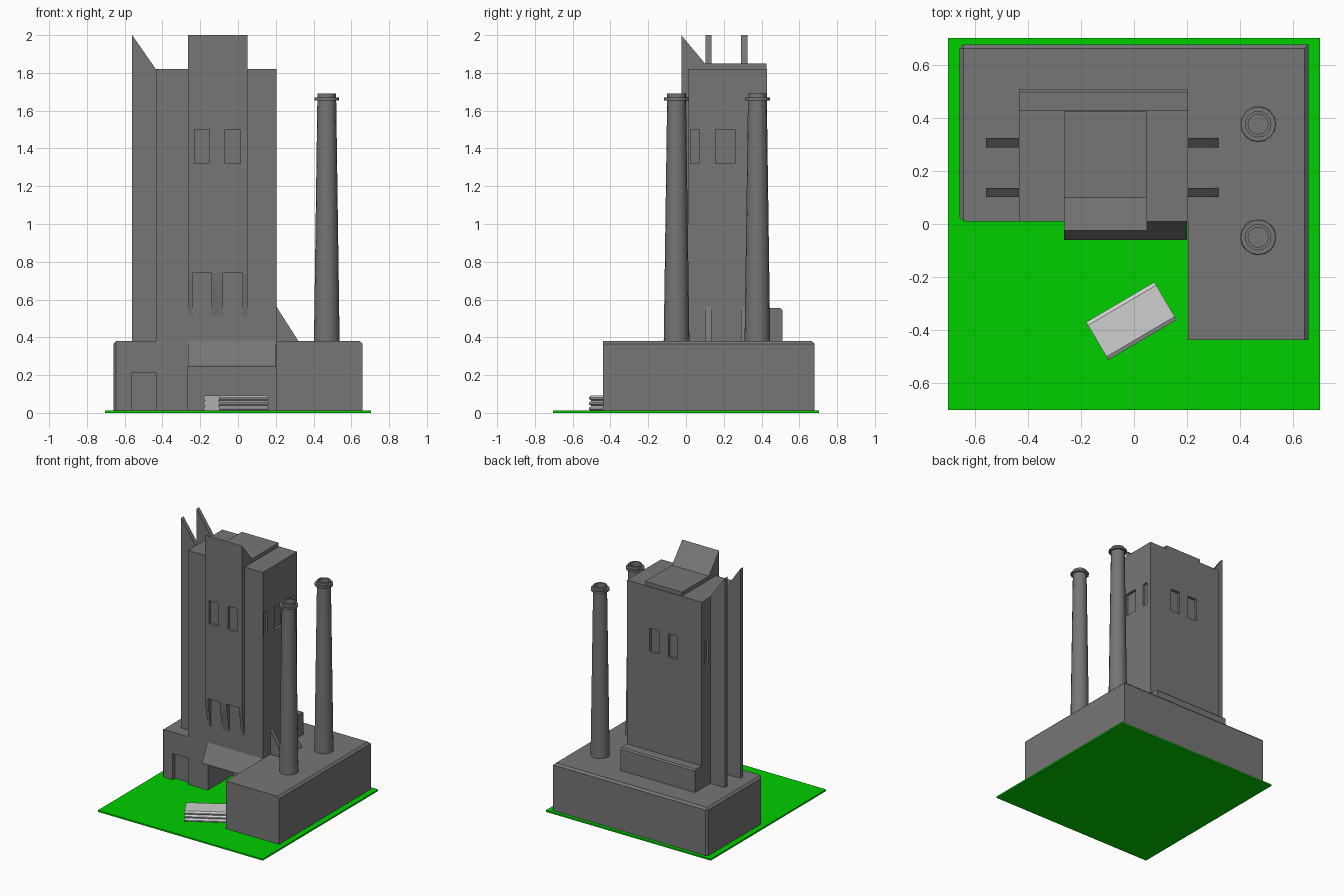
import bpy, bmesh, math
from mathutils import Matrix

cube = bpy.data.objects.get("Cube")
if cube:
    bpy.data.objects.remove(cube)


def material(name, color):
    m = bpy.data.materials.new(name)
    m.use_nodes = True
    m.diffuse_color = (*color, 1)
    bsdf = next(n for n in m.node_tree.nodes if n.type == 'BSDF_PRINCIPLED')
    bsdf.inputs["Base Color"].default_value = (*color, 1)
    return m


grey = material("concrete grey", (0.18, 0.18, 0.18))
green = material("grass green", (0.0, 0.62, 0.0))
pale = material("pale grey", (0.62, 0.62, 0.62))


def finish(name, bm, mat):
    bmesh.ops.recalc_face_normals(bm, faces=bm.faces)
    me = bpy.data.meshes.new(name)
    bm.to_mesh(me)
    bm.free()
    ob = bpy.data.objects.new(name, me)
    bpy.context.collection.objects.link(ob)
    me.materials.append(mat)
    return ob


def prism(name, pts, axis, lo, hi, mat=grey, bevel=None, width=0.015):
    """Extrude a 2D outline along an axis; bevel picks edges to chamfer."""
    place = {'x': lambda a, b, h: (h, a, b),
             'y': lambda a, b, h: (a, h, b),
             'z': lambda a, b, h: (a, b, h)}[axis]
    bm = bmesh.new()
    low = [bm.verts.new(place(a, b, lo)) for a, b in pts]
    high = [bm.verts.new(place(a, b, hi)) for a, b in pts]
    bm.faces.new(low)
    bm.faces.new(high)
    for i in range(len(pts)):
        j = (i + 1) % len(pts)
        bm.faces.new((low[i], low[j], high[j], high[i]))
    if bevel:
        edges = [e for e in bm.edges if bevel(*[v.co for v in e.verts])]
        bmesh.ops.bevel(bm, geom=edges, offset=width, segments=1, affect='EDGES')
    return finish(name, bm, mat)


def box(name, x0, x1, y0, y1, z0, z1, mat=grey, **kw):
    return prism(name, [(x0, y0), (x1, y0), (x1, y1), (x0, y1)], 'z', z0, z1, mat, **kw)


def cut(ob, *bounds):
    cutter = box("cutter", *bounds)
    cutter.hide_render = True
    cutter.hide_viewport = True
    cutter.hide_set(True)
    mod = ob.modifiers.new("recess", 'BOOLEAN')
    mod.operation = 'DIFFERENCE'
    mod.solver = 'EXACT'
    mod.object = cutter


# ground plate
G, TOP = 0.705, 0.38
box("ground", -G, G, -G, G, 0, 0.012, green)

# L-shaped base hall with an entrance alcove
L, R, FRONT, BACK = -0.66, 0.66, 0.01, 0.68
AL, AR, AB = -0.265, 0.205, 0.31


def outer_edge(a, b):
    if max(a.z, b.z) < TOP - 0.01:
        return False
    upright = abs(a.z - b.z) > 0.1
    if upright:
        return a.x < L + 0.01
    return any(abs(a[i] - v) < 0.001 and abs(b[i] - v) < 0.001
               for i, v in ((0, L), (0, R), (1, BACK)))


hall = prism("base_hall", [(L, FRONT), (AL, FRONT), (AL, AB), (AR, AB), (AR, -0.44),
                           (R, -0.44), (R, BACK), (L, BACK)], 'z', 0.004, TOP,
             bevel=outer_edge)
cut(hall, -0.565, -0.435, -0.1, FRONT + 0.03, -0.1, 0.215)
box("alcove_ceiling", AL, AR, FRONT, AB, 0.3, TOP)
prism("entrance_canopy", [(FRONT, TOP), (-0.06, 0.255), (-0.06, 0.245), (FRONT, 0.245)],
      'x', AL, AR - 0.005)

# main tower with recessed windows on its back and sides
TL, TR, TB, TT = -0.435, 0.205, 0.43, 1.82
PL, PR, PF = -0.265, 0.05, -0.025
W0, W1, DEPTH = 1.32, 1.5, 0.02
windows_x = ((-0.23, -0.15), (-0.07, 0.01))
windows_y = ((0.025, 0.07), (0.155, 0.26), (0.345, 0.39))
tower = box("tower", TL, TR, FRONT, TB, TOP - 0.01, TT)
for a, b in windows_x:
    cut(tower, a, b, TB - DEPTH, TB + 0.1, W0, W1)
for a, b in windows_y:
    cut(tower, TR - DEPTH, TR + 0.1, a, b, W0, W1)
    cut(tower, TL - 0.1, TL + DEPTH, a, b, W0, W1)

# projecting centre bay that rises to a sloped crest
bay = prism("front_bay", [(PF, 0.74), (PF, 2.0), (0.1, 1.85), (TB - 0.005, 1.85),
                          (TB - 0.005, 1.8), (0.04, 1.8), (0.04, 0.74)], 'x', PL, PR)
for a, b in windows_x:
    cut(bay, a, b, -0.2, PF + DEPTH, W0, W1)

# tapered corbels under the bay
for i, (a, b) in enumerate(((PL, -0.24), (-0.14, -0.08), (0.025, PR))):
    prism(f"bay_corbel_{i + 1}", [(PF, 0.74), (PF + 0.005, 0.69), (FRONT, 0.51),
                                  (0.03, 0.51), (0.03, 0.74)], 'x', a, b)

# tall side fins and short buttresses
for i, (a, b) in enumerate(((0.103, 0.136), (0.29, 0.325))):
    prism(f"tall_fin_{i + 1}", [(-0.56, TOP - 0.005), (TL + 0.01, TOP - 0.005),
                                (TL + 0.01, TT - 0.014), (TL, TT), (-0.56, 2.0)], 'y', a, b)
    prism(f"short_buttress_{i + 1}", [(TR - 0.01, TOP - 0.005), (0.323, TOP - 0.005),
                                      (TR, 0.56), (TR - 0.01, 0.56)], 'y', a, b)

# low step along the back of the tower
box("back_step", TL, TR, TB - 0.01, 0.51, TOP - 0.01, 0.555,
    bevel=lambda a, b: min(a.z, b.z) > 0.5 and min(a.y, b.y) > 0.5, width=0.01)

# tapered chimneys, lathed with a collar and a hollow mouth
profile = ((0.068, TOP - 0.01), (0.05, 1.655), (0.066, 1.655), (0.066, 1.67),
           (0.05, 1.67), (0.05, 1.69), (0.038, 1.69), (0.038, 1.6), (0, 1.6))
SIDES = 16
for i, y in enumerate((-0.05, 0.378)):
    bm = bmesh.new()
    verts = [bm.verts.new((r, 0, z)) for r, z in profile]
    edges = [bm.edges.new(p) for p in zip(verts, verts[1:])]
    bmesh.ops.spin(bm, geom=verts + edges, cent=(0, 0, 0), axis=(0, 0, 1),
                   angle=math.tau, steps=SIDES)
    bmesh.ops.remove_doubles(bm, verts=bm.verts, dist=0.0005)
    stack = finish(f"chimney_{i + 1}", bm, grey)
    stack.location = (0.47, y, 0)
    bpy.ops.object.select_all(action='DESELECT')
    stack.select_set(True)
    bpy.context.view_layer.objects.active = stack
    bpy.ops.object.shade_smooth_by_angle(angle=math.radians(35))

# pale stack of tapered slabs on the lawn
W, STEP, Z0 = 0.083, 0.028, 0.01
turn = Matrix.Translation((-0.01, -0.367, 0)) @ Matrix.Rotation(math.radians(30.5), 4, 'Z')
side = []
for k in range(3):
    z = Z0 + k * STEP
    side += [(W - 0.014, z), (W, z + 0.008), (W, z + 0.016), (W - 0.014, z + STEP - 0.002)]
outline = side + [(-y, z) for y, z in reversed(side)]
prism("lawn_slabs", outline, 'x', -0.15, 0.15, pale).matrix_world = turn
